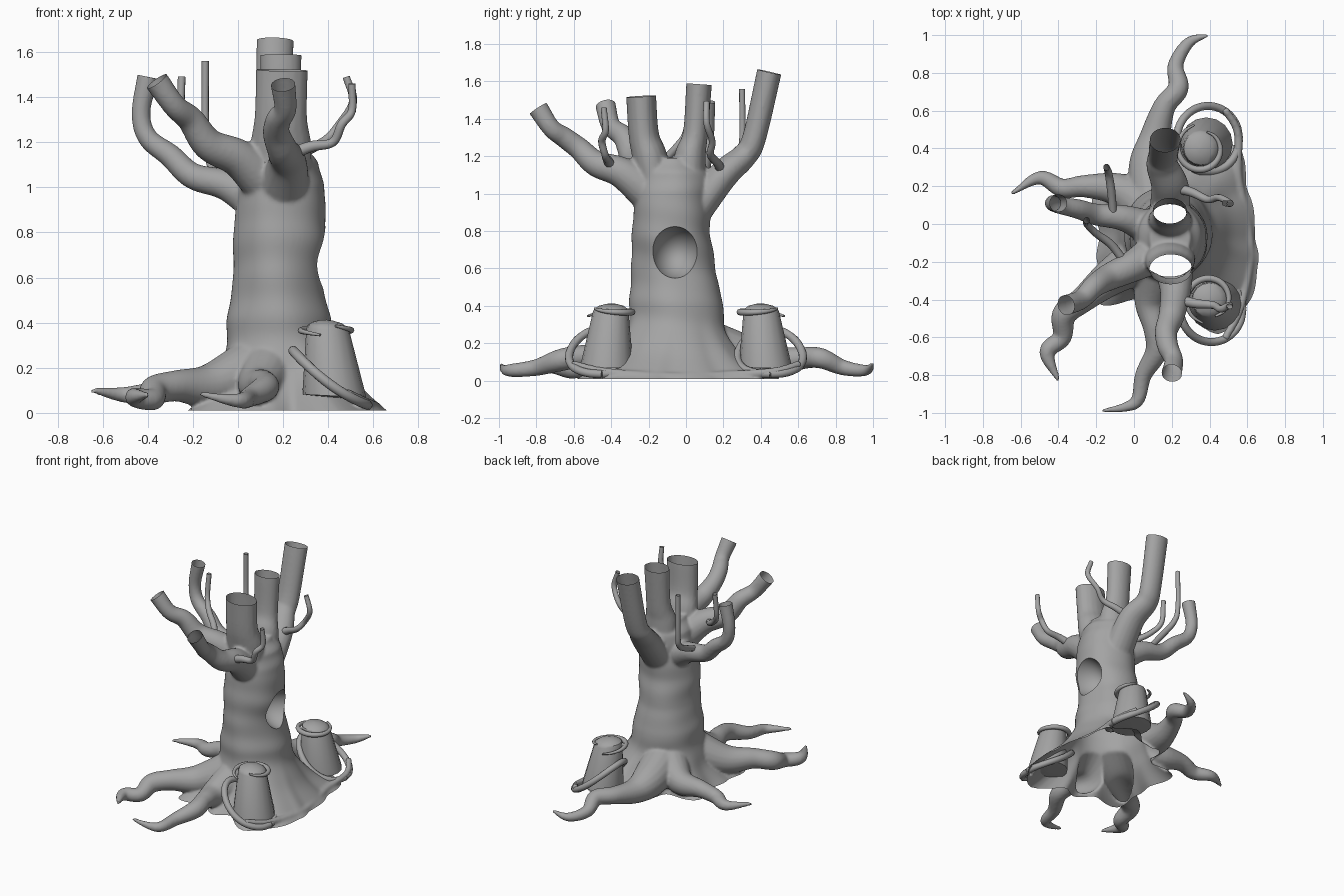
import bpy, bmesh, math
from mathutils import Vector

if "Cube" in bpy.data.objects:
    bpy.data.objects.remove(bpy.data.objects["Cube"])


def spline(rows, n=7):
    """Catmull-Rom through rows of (x, y, z, radius)."""
    p = [Vector(r) for r in rows]
    p = [p[0] * 2 - p[1]] + p + [p[-1] * 2 - p[-2]]
    out = []
    for i in range(1, len(p) - 2):
        a, b, c, d = p[i - 1:i + 3]
        for k in range(n):
            t = k / n
            out.append(0.5 * (2 * b + (c - a) * t + (2 * a - 5 * b + 4 * c - d) * t * t
                              + (3 * b - a - 3 * c + d) * t ** 3))
    return out + [p[-2]]


def loft(bm, rings, caps=True):
    loops = [[bm.verts.new(co) for co in r] for r in rings]
    n = len(loops[0])
    for a, b in zip(loops, loops[1:]):
        for i in range(n):
            bm.faces.new((a[i], a[(i + 1) % n], b[(i + 1) % n], b[i]))
    if caps:
        bm.faces.new(loops[0][::-1])
        bm.faces.new(loops[-1])


def tube(bm, rows, ref=None, squash=1.0, sides=18, caps=True, extend=0.0):
    """Sweep an oval along a path; returns the end point, direction and radius."""
    pts = spline(rows)
    pos = [p.to_3d() for p in pts]
    rad = [max(p[3], 0.004) for p in pts]
    end, d = pos[-1].copy(), (pos[-1] - pos[-2]).normalized()
    if extend:
        pos.append(end + d * extend)
        rad.append(rad[-1])
    if ref is None:
        h = pos[-1] - pos[0]
        ref = Vector((-h.y, h.x, 0)) if h.xy.length > 0.15 else Vector((1, 0, 0))
    rings = []
    for i, p in enumerate(pos):
        t = (pos[min(i + 1, len(pos) - 1)] - pos[max(i - 1, 0)]).normalized()
        u = (ref - t * ref.dot(t)).normalized()
        v = t.cross(u)
        rings.append([p + rad[i] * (u * math.cos(a) + v * squash * math.sin(a))
                      for a in (2 * math.pi * k / sides for k in range(sides))])
    loft(bm, rings, caps)
    return end, d, rad[-1]


bark = bpy.data.materials.new("bark_grey")
bark.diffuse_color = (.37, .37, .37, 1)
bark.use_nodes = True
bark.node_tree.nodes["Principled BSDF"].inputs["Base Color"].default_value = bark.diffuse_color


def finish(bm, name, angle=50):
    bmesh.ops.recalc_face_normals(bm, faces=bm.faces[:])
    me = bpy.data.meshes.new(name)
    bm.to_mesh(me)
    bm.free()
    me.materials.append(bark)
    ob = bpy.data.objects.new(name, me)
    bpy.context.collection.objects.link(ob)
    smooth(ob, angle)
    return ob


def smooth(ob, angle):
    bpy.ops.object.select_all(action='DESELECT')
    ob.select_set(True)
    bpy.context.view_layer.objects.active = ob
    bpy.ops.object.shade_smooth_by_angle(angle=math.radians(angle))


def lerp_table(tab, x):
    for a, b in zip(tab, tab[1:]):
        if x <= b[0]:
            t = max(0, (x - a[0]) / (b[0] - a[0]))
            t = t * t * (3 - 2 * t)
            return [p + (q - p) * t for p, q in zip(a[1:], b[1:])]
    return tab[-1][1:]


Z = Vector((0, 0, 1))

# trunk: oval sections (z, cx, cy, rx, ry) flaring into a lobed foot (angle, radius)
SECT = [(-.04, .19, -.07, .26, .27), (.4, .18, -.05, .23, .25), (.6, .175, -.065, .195, .225),
        (.8, .187, -.08, .205, .208), (1.0, .195, -.075, .19, .2), (1.1, .19, -.07, .165, .19),
        (1.19, .19, -.08, .11, .13)]
FOOT = [(0, .46), (30, .49), (52, .61), (70, .63), (84, .47), (102, .44), (122, .33), (150, .48),
        (178, .38), (200, .42), (222, .54), (243, .38), (262, .44), (278, .38), (298, .6),
        (320, .56), (345, .5), (360, .46)]
bm = bmesh.new()
rings = []
for j in range(64):
    z = -.04 + 1.23 * j / 63
    cx, cy, rx, ry = lerp_table(SECT, z)
    ring = []
    for k in range(96):
        a = 2 * math.pi * k / 96
        f = min(1, max(0, 1 - max(z, 0) / .42)) ** (3.3 - 1.0 * max(0, math.cos(a)) ** .5)
        r = rx * ry / math.hypot(ry * math.cos(a), rx * math.sin(a))
        r *= 1 + .012 * math.sin(z * 36 + 1.2 * math.sin(a)) + .012 * math.sin(5 * a + 6 * z)
        r += (lerp_table(FOOT, 360 * k / 96)[0] - r) * f
        ring.append((cx + r * math.cos(a), cy + r * math.sin(a), z))
    rings.append(ring)
loft(bm, rings)

# thick sawn-off branches: (path, squash)
BRANCHES = [
    ([(.19, -.15, .95, .13), (.19, -.19, 1.18, .135), (.19, -.225, 1.31, .117), (.195, -.24, 1.52, .115)], .7),
    ([(.19, .02, .95, .12), (.19, .02, 1.18, .115), (.19, .05, 1.32, .09), (.19, .07, 1.585, .092)], .75),
    ([(.19, .06, .92, .11), (.19, .2, 1.1, .1), (.15, .31, 1.2, .085), (.155, .365, 1.3, .08),
      (.165, .445, 1.65, .083)], .8),
    ([(.2, -.16, .98, .12), (.22, -.34, 1.11, .085), (.2, -.48, 1.16, .07), (.17, -.57, 1.24, .06),
      (.18, -.65, 1.3, .056), (.21, -.72, 1.35, .05), (.2, -.79, 1.455, .055)], 1),
    ([(.12, -.15, 1.03, .11), (.0, -.22, 1.13, .085), (-.13, -.28, 1.19, .072), (-.21, -.33, 1.3, .06),
      (-.28, -.4, 1.36, .052), (-.36, -.43, 1.47, .055)], 1),
    ([(.1, -.03, .93, .1), (-.05, .03, 1.01, .07), (-.2, .05, 1.05, .058), (-.3, .08, 1.14, .052),
      (-.4, .1, 1.22, .045), (-.43, .11, 1.33, .042), (-.4, .11, 1.49, .048)], 1),
]
cuts = [tube(bm, p, squash=s, extend=.04) for p, s in BRANCHES]

# creeping roots, and the rolled rim of the skirt between the barrels
ROOTS = [
    [(.12, .08, .2, .14), (.09, .3, .13, .12), (.11, .45, .1, .085), (.16, .62, .12, .06),
     (.235, .72, .12, .055), (.22, .84, .07, .042), (.29, .96, .055, .03), (.39, 1.0, .09, .01)],
    [(.08, .08, .2, .13), (-.08, .18, .12, .09), (-.26, .2, .12, .06), (-.38, .19, .09, .05),
     (-.5, .245, .08, .036), (-.65, .16, .1, .01)],
    [(.08, -.16, .2, .14), (-.12, -.28, .12, .1), (-.27, -.4, .12, .07), (-.37, -.48, .1, .065),
     (-.38, -.6, .06, .05), (-.46, -.68, .07, .042), (-.4, -.83, .08, .01)],
    [(.14, -.2, .2, .13), (.09, -.4, .12, .09), (.11, -.55, .13, .062), (.12, -.67, .11, .06),
     (.05, -.8, .07, .045), (.02, -.93, .055, .036), (-.05, -.97, .06, .025), (-.17, -.99, .085, .01)],
    [(.48, .61, .09, .02), (.55, .48, .05, .022), (.55, .25, .03, .024), (.6, .0, .02, .024),
     (.61, -.2, .025, .024), (.56, -.45, .05, .022), (.48, -.61, .09, .02)],
]
for p in ROOTS:
    tube(bm, p, ref=Z)
tree = finish(bm, "tree_trunk")

# hollow in the trunk, cut after everything is fused into one skin
bpy.ops.mesh.primitive_uv_sphere_add(segments=40, ring_count=24, location=(.43, -.057, .685))
cutter = bpy.context.object
cutter.name = "hollow_cutter"
cutter.scale = (.2, .13, .142)
cutter.hide_render = True
bpy.context.view_layer.objects.active = tree
m = tree.modifiers.new("fuse", 'REMESH')
m.mode, m.voxel_size = 'VOXEL', .01
m = tree.modifiers.new("soften", 'SMOOTH')
m.factor, m.iterations = .5, 5
m = tree.modifiers.new("hollow", 'BOOLEAN')
m.operation, m.object, m.solver = 'DIFFERENCE', cutter, 'EXACT'
dg = bpy.context.evaluated_depsgraph_get()
bm = bmesh.new()
bm.from_object(tree, dg)
tree.modifiers.clear()
bpy.data.objects.remove(cutter)
for f in bm.faces:
    f.material_index = 0

# open the sawn ends and the underside
cuts.append((Vector((0, 0, .01)), -Z, 9))
for co, no, r in cuts:
    faces = [f for f in bm.faces if (f.calc_center_median() - co).length < r * 1.6]
    geom = set(faces)
    for f in faces:
        geom.update(f.edges)
        geom.update(f.verts)
    bmesh.ops.bisect_plane(bm, geom=list(geom), plane_co=co, plane_no=no, clear_outer=True)
bm.to_mesh(tree.data)
bm.free()
smooth(tree, 50)

# thin twigs
TWIGS = [
    [(-.11, .05, 1.06, .02), (-.12, .17, 1.11, .022), (-.135, .27, 1.17, .02), (-.145, .3, 1.27, .017),
     (-.145, .3, 1.56, .016)],
    [(-.05, -.2, 1.15, .022), (-.12, -.11, 1.19, .022), (-.2, -.05, 1.25, .02), (-.25, .0, 1.33, .018),
     (-.25, .02, 1.49, .017)],
    [(.2, -.39, 1.13, .03), (.32, -.42, 1.18, .025), (.42, -.43, 1.2, .02), (.46, -.45, 1.28, .02),
     (.505, -.43, 1.34, .018), (.505, -.44, 1.46, .016)],
    [(.18, .2, 1.1, .03), (.3, .17, 1.16, .024), (.39, .13, 1.21, .02), (.45, .14, 1.28, .018),
     (.51, .11, 1.38, .018), (.48, .11, 1.49, .016)],
]
for i, p in enumerate(TWIGS):
    bm = bmesh.new()
    tube(bm, p, sides=10, caps=False)
    finish(bm, f"twig_{i + 1}")

# two barrels held in looping roots
for side, dx, name in ((-1, 0, "front"), (1, -.045, "back")):
    prof = [(0, .065), (.14, .075), (.138, .1), (.095, .37), (.088, .385), (.066, .4), (.03, .41), (0, .413)]
    bm = bmesh.new()
    rings = []
    for r, z in prof:
        c = Vector((.435 + dx - .04 * z / .4, side * (.43 - .03 * z / .4), z))
        rings.append([c + max(r, .001) * Vector((math.cos(a), math.sin(a), -.05 * math.cos(a)))
                      for a in (2 * math.pi * k / 16 for k in range(16))])
    loft(bm, rings)
    finish(bm, f"{name}_barrel", 30)

    # sloping root loop around the barrel, low at the outside
    loop = []
    for k in range(17):
        a = 2 * math.pi * k / 16
        c = math.cos(a)
        loop.append((.41 + dx * .4 + .165 * c, side * (.45 + .175 * math.sin(a)),
                     .125 - .12 * c + .03 * c * c, .022))
    bm = bmesh.new()
    tube(bm, loop, ref=Z, sides=10)
    finish(bm, f"{name}_root_loop")

    # tapering tendril curled round the barrel top
    curl = []
    for k in range(13):
        a = math.radians(-70 + 27 * k)
        r = .094 + .003 * k
        curl.append((.4 + dx + r * math.cos(a), side * (.4 - r * math.sin(a)),
                     .39 - .004 * k - .012 * math.cos(a), .006 + .012 * math.sin(math.pi * k / 12)))
    bm = bmesh.new()
    tube(bm, curl, ref=Z, sides=8)
    finish(bm, f"{name}_tendril")
